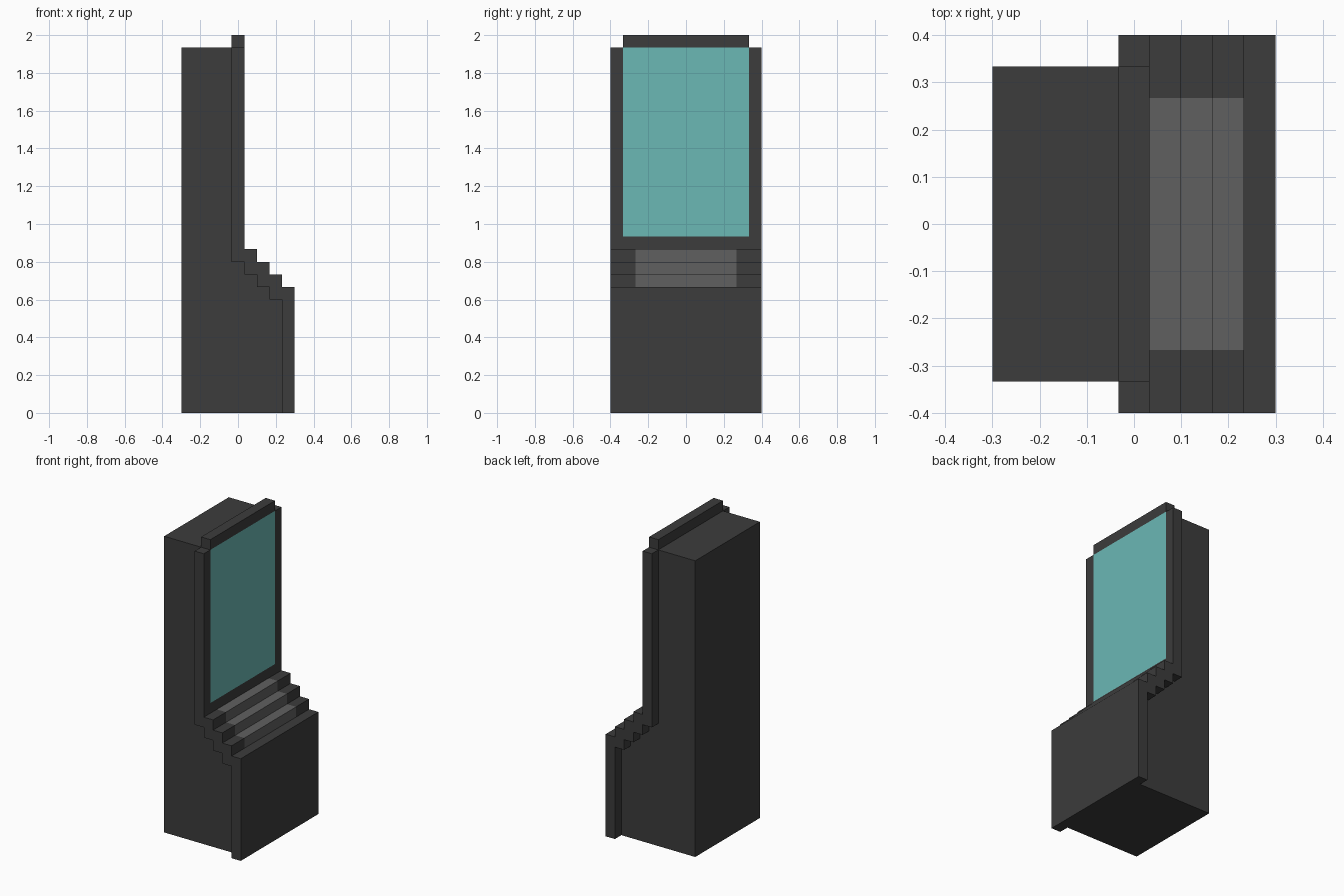
import bpy
import bmesh
from mathutils import Vector

cube = bpy.data.objects.get("Cube")
if cube:
    bpy.data.objects.remove(cube, do_unlink=True)

U = 1 / 15           # module that every part is a multiple of
X0 = -0.5 * U        # back of the front frame
BODY_W, FRAME_W, KEYS_W = 5 * U, 6 * U, 4 * U   # half widths
TOP = 29 * U
STEPS = 4            # stair treads, counting the front panel


def material(name, rgb):
    m = bpy.data.materials.new(name)
    m.use_nodes = True
    m.diffuse_color = (*rgb, 1)
    m.node_tree.nodes["Principled BSDF"].inputs["Base Color"].default_value = (*rgb, 1)
    return m


dark = material("dark grey", (0.045, 0.045, 0.045))
grey = material("key grey", (0.117, 0.117, 0.117))
teal = material("screen teal", (0.147, 0.479, 0.462))


def extrude_profile(name, profile, half_width, materials, cuts=(), rule=None):
    """Extrude an (x, z) outline across y, cut it, and colour faces by a rule."""
    bm = bmesh.new()
    face = bm.faces.new([bm.verts.new((x, -half_width, z)) for x, z in profile])
    ext = bmesh.ops.extrude_face_region(bm, geom=[face])
    moved = [v for v in ext["geom"] if isinstance(v, bmesh.types.BMVert)]
    bmesh.ops.translate(bm, verts=moved, vec=(0, 2 * half_width, 0))
    for point, normal in cuts:
        bmesh.ops.bisect_plane(bm, geom=bm.verts[:] + bm.edges[:] + bm.faces[:],
                               plane_co=point, plane_no=normal)
    bmesh.ops.recalc_face_normals(bm, faces=bm.faces)
    bm.normal_update()
    if rule:
        for f in bm.faces:
            f.material_index = rule(f.calc_center_median(), f.normal)
    mesh = bpy.data.meshes.new(name)
    bm.to_mesh(mesh)
    bm.free()
    for m in materials:
        mesh.materials.append(m)
    obj = bpy.data.objects.new(name, mesh)
    bpy.context.collection.objects.link(obj)
    return obj


# Stair lines: upper treads and the matching underside one module below
upper, lower = [], []
for i in range(1, STEPS + 1):
    x, z = X0 + i * U, (14 - i) * U
    upper += [(x, z), (x + U, z)]
    lower += [(x - U, z - U), (x, z - U)]
upper = upper[:2 * STEPS]

# Cabinet body behind and under the stairs
body = [(X0 - 4 * U, 0), (X0 + 4 * U, 0)] + lower[::-1] + [(X0, TOP), (X0 - 4 * U, TOP)]
extrude_profile("cabinet_body", body, BODY_W, [dark])

# Front frame: lower panel, stepped controls and screen column
frame = ([(X0, TOP)] + lower + [(X0 + 4 * U, 0), (X0 + 5 * U, 0)]
         + upper[::-1] + [(X0 + U, TOP)])


def frame_colour(c, n):
    if n.x > 0.9 and c.x < X0 + 1.1 * U and c.z > 14 * U and abs(c.y) < BODY_W:
        return 2
    on_keys = abs(c.y) < KEYS_W and 10 * U < c.z < 13.1 * U and c.x > X0 + U
    if on_keys and (n.z > 0.9 and c.x < X0 + 4 * U or n.x > 0.9):
        return 1
    return 0


cuts = [((0, s * w, 0), (0, 1, 0)) for w in (BODY_W, KEYS_W) for s in (-1, 1)]
cuts.append(((0, 0, 14 * U), (0, 0, 1)))
extrude_profile("front_frame", frame, FRAME_W, [dark, grey, teal], cuts, frame_colour)

# Bar along the top of the screen
bar = [(X0, TOP), (X0 + U, TOP), (X0 + U, TOP + U), (X0, TOP + U)]
extrude_profile("top_bar", bar, BODY_W, [dark])
